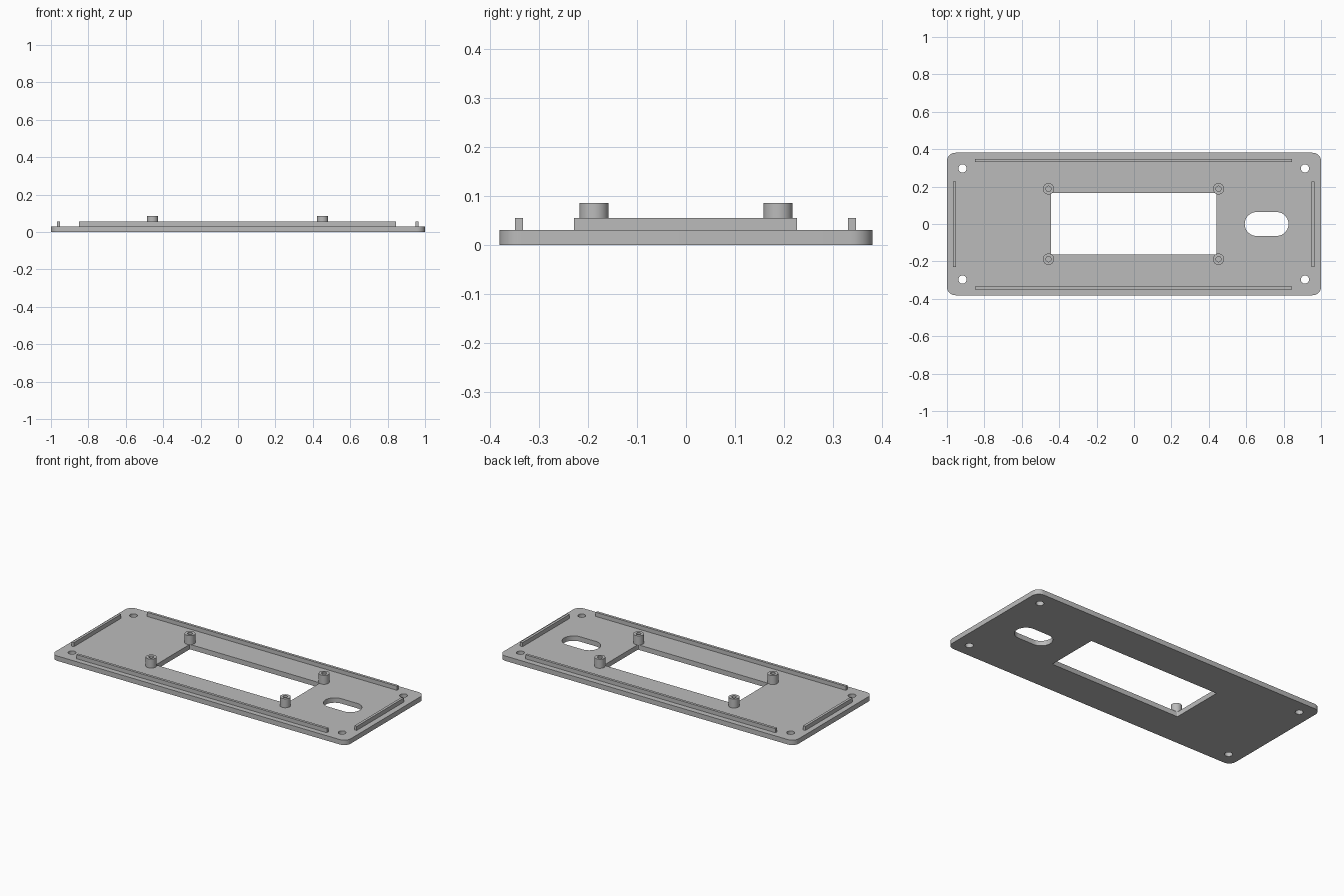
import bpy
import bmesh
from math import cos, sin, pi
from mathutils import Vector

cube = bpy.data.objects.get("Cube")
if cube:
    bpy.data.objects.remove(cube, do_unlink=True)

grey = bpy.data.materials.new("panel grey")
grey.use_nodes = True
colour = (0.5, 0.5, 0.5, 1)
grey.diffuse_color = colour
grey.node_tree.nodes["Principled BSDF"].inputs["Base Color"].default_value = colour


def rounded(x0, x1, y0, y1, r=0, steps=8):
    """Outline of a rectangle with rounded corners."""
    if r == 0:
        return [(x0, y0), (x1, y0), (x1, y1), (x0, y1)]
    centres = [(x1 - r, y1 - r), (x0 + r, y1 - r), (x0 + r, y0 + r), (x1 - r, y0 + r)]
    return [(cx + r * cos(pi / 2 * (q + i / steps)), cy + r * sin(pi / 2 * (q + i / steps)))
            for q, (cx, cy) in enumerate(centres) for i in range(steps + 1)]


def circle(cx, cy, r, sides=32):
    return [(cx + r * cos(2 * pi * i / sides), cy + r * sin(2 * pi * i / sides))
            for i in range(sides)]


def slab(name, loops, z0, z1):
    """Extrude an outline, with any further loops as holes, from z0 to z1."""
    bm = bmesh.new()
    edges = []
    for loop in loops:
        verts = [bm.verts.new((x, y, z0)) for x, y in loop]
        edges += [bm.edges.new((a, b)) for a, b in zip(verts, verts[1:] + verts[:1])]
    bmesh.ops.remove_doubles(bm, verts=bm.verts[:], dist=1e-5)
    bmesh.ops.triangle_fill(bm, use_beauty=True, edges=bm.edges[:], normal=(0, 0, 1))
    new = bmesh.ops.extrude_face_region(bm, geom=bm.faces[:], use_keep_orig=True)["geom"]
    bmesh.ops.translate(bm, vec=Vector((0, 0, z1 - z0)),
                        verts=[g for g in new if isinstance(g, bmesh.types.BMVert)])
    bmesh.ops.recalc_face_normals(bm, faces=bm.faces[:])
    mesh = bpy.data.meshes.new(name)
    bm.to_mesh(mesh)
    bm.free()
    mesh.materials.append(grey)
    ob = bpy.data.objects.new(name, mesh)
    bpy.context.collection.objects.link(ob)
    bpy.ops.object.select_all(action="DESELECT")
    ob.select_set(True)
    bpy.context.view_layer.objects.active = ob
    bpy.ops.object.shade_smooth_by_angle()
    return ob


BASE, RAIL, POST = 0.03, 0.055, 0.085

# Base plate with display window, cable slot and corner screw holes
screw_holes = [circle(x, y, 0.022) for x in (-0.917, 0.914) for y in (-0.297, 0.297)]
slab("base_plate", [
    rounded(-1, 1, -0.381, 0.381, 0.045),
    rounded(-0.443, 0.44, -0.163, 0.166, 0.006, 3),
    rounded(0.592, 0.826, -0.064, 0.064, 0.0639, 10),
] + screw_holes, 0, BASE)

# Locating rails along the four sides
for name, y in (("front_rail", -0.341), ("back_rail", 0.339)):
    slab(name, [rounded(-0.85, 0.846, y - 0.008, y + 0.008)], BASE, RAIL)
for name, x in (("right_rail", -0.96), ("left_rail", 0.957)):
    slab(name, [rounded(x - 0.008, x + 0.008, -0.229, 0.227)], BASE, RAIL)

# Hollow mounting posts at the window corners
for side, x in (("right", -0.457), ("left", 0.452)):
    for end, y in (("front", -0.188), ("back", 0.188)):
        slab(f"{end}_{side}_post", [circle(x, y, 0.03), circle(x, y, 0.014)], BASE, POST)
